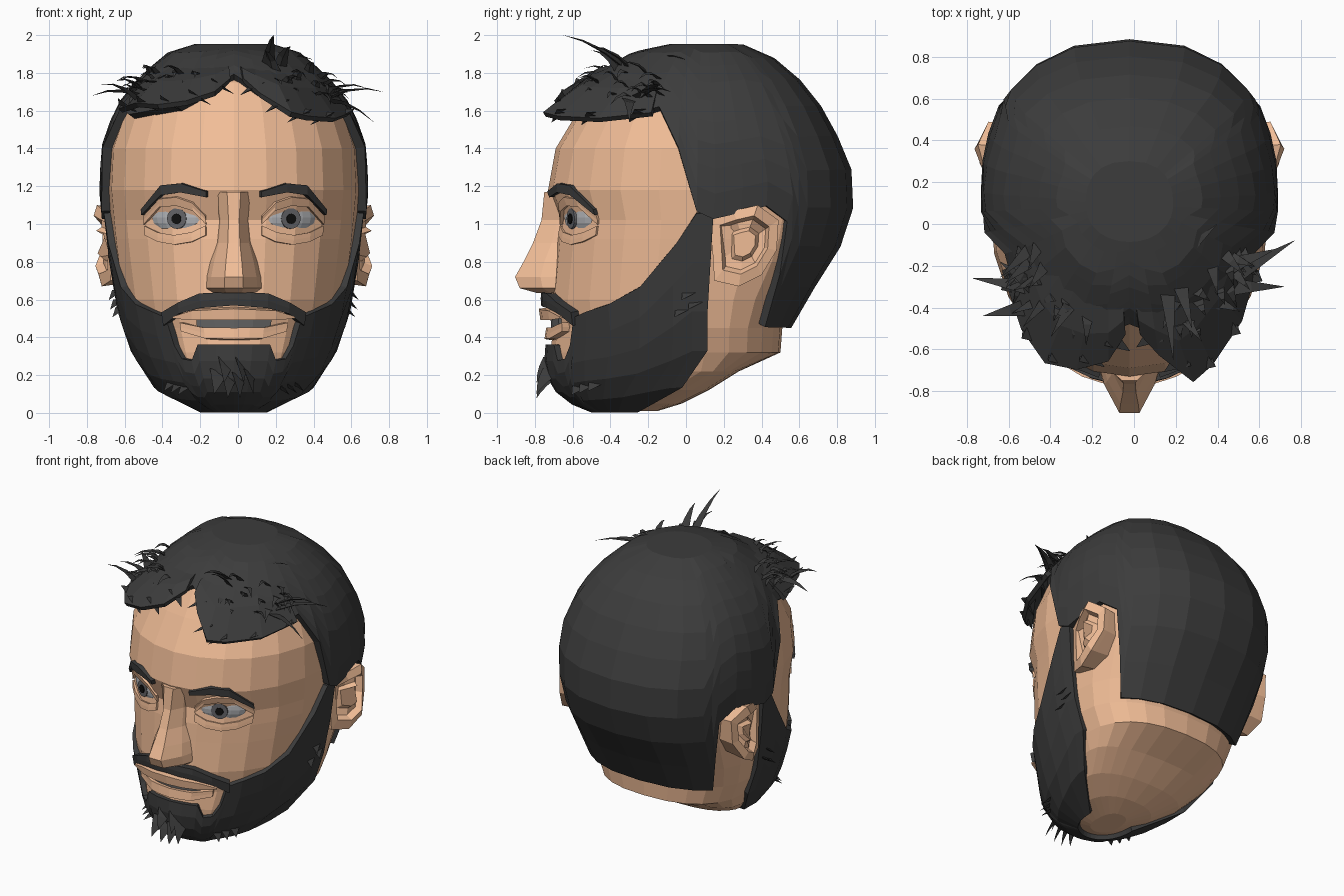
import bpy, bmesh, random
from math import sin, cos, radians, copysign
from mathutils import Vector as V

if "Cube" in bpy.data.objects:
    bpy.data.objects.remove(bpy.data.objects["Cube"])

random.seed(4)


def material(name, c):
    m = bpy.data.materials.new(name)
    m.diffuse_color = (*c, 1)
    m.use_nodes = True
    m.node_tree.nodes["Principled BSDF"].inputs["Base Color"].default_value = m.diffuse_color
    return m


SKIN = material("skin", (.88, .51, .31))
HAIR = material("hair", (.045, .045, .045))
EYE = material("eye_grey", (.45, .46, .48))
IRIS = material("iris", (.13, .13, .14))
PUPIL = material("pupil", (.005, .005, .005))
TEETH = material("teeth", (.13, .13, .13))

# head cross-sections: z, front y, back y, half width, y of widest point
SECT = [(.01, -.42, -.15, .09, -.30), (.05, -.56, -.02, .24, -.22), (.12, -.66, .12, .37, -.08),
        (.22, -.72, .28, .46, .08), (.32, -.72, .50, .51, .10), (.45, -.70, .51, .565, .10),
        (.60, -.72, .58, .60, .10), (.80, -.70, .73, .63, .11), (.92, -.69, .79, .645, .12),
        (1.02, -.67, .82, .655, .12), (1.18, -.73, .87, .67, .13), (1.4, -.69, .79, .66, .13),
        (1.6, -.57, .68, .59, .12), (1.75, -.47, .56, .47, .12), (1.87, -.27, .41, .33, .11),
        (1.91, -.08, .29, .20, .10)]


def interp(tbl, t):
    t = min(max(t, tbl[0][0]), tbl[-1][0])
    for a, b in zip(tbl, tbl[1:]):
        if t <= b[0]:
            k = (t - a[0]) / (b[0] - a[0])
            return [p + (q - p) * k for p, q in zip(a, b)]


def base(th, z):
    z, yf, yb, hw, yc = interp(SECT, z)
    s, c = sin(radians(th)), cos(radians(th))
    x = copysign(hw * abs(s) ** (1 if c >= 0 else .82), s)
    return V((x, yc + (yf - yc if c >= 0 else yb - yc) * abs(c) ** .85, z))


def surf(th, z, off=0):
    """Point on the head at angle th (0 = front), pushed out along the normal."""
    n = (base(th + 3, z) - base(th - 3, z)).cross(base(th, z + .01) - base(th, z - .01))
    return base(th, z) + n.normalized() * off


def mesh(name, verts, faces, mat, thick=0):
    bm = bmesh.new()
    vs = [bm.verts.new(v) for v in verts]
    for f in faces:
        bm.faces.new([vs[i] for i in f])
    bmesh.ops.remove_doubles(bm, verts=bm.verts, dist=.0005)
    bmesh.ops.recalc_face_normals(bm, faces=bm.faces)
    me = bpy.data.meshes.new(name)
    bm.to_mesh(me)
    bm.free()
    me.materials.append(mat)
    ob = bpy.data.objects.new(name, me)
    bpy.context.collection.objects.link(ob)
    if thick:
        m = ob.modifiers.new("thickness", "SOLIDIFY")
        m.thickness, m.offset = thick, 0
    return ob


def grid(name, cols, mat, thick=0, caps=()):
    n = len(cols[0])
    faces = [(i * n + j, i * n + n + j, i * n + n + j + 1, i * n + j + 1)
             for i in range(len(cols) - 1) for j in range(n - 1)]
    for j in caps:
        faces.append([i * n + j for i in range(len(cols) - 1)])
    return mesh(name, [p for c in cols for p in c], faces, mat, thick)


def patch(name, angles, lo, hi, ts, off, mat, thick=.05, side=1, caps=()):
    """Shell on the head between two height curves lo and hi (tables of angle, z)."""
    cols = []
    for a in angles:
        l, h = interp(lo, abs(a))[1], interp(hi, abs(a))[1]
        cols.append([surf(a * side, l + (h - l) * t, off - thick / 2) for t in ts])
    return grid(name, cols, mat, thick, caps)


def loft(name, rings, mat):
    return grid(name, list(zip(*[list(r) + [r[0]] for r in rings])), mat, 0, (0, len(rings) - 1))


def both(tbl, extra=()):
    a = sorted({k[0] for k in tbl} | set(extra))
    return sorted({-x for x in a} | set(a))


def flat(z):
    return [(0, z), (180, z)]


# head skin
patch("head", range(-180, 181, 15), flat(0), flat(1), [r[0] for r in SECT], 0, SKIN, 0,
      caps=(0, len(SECT) - 1))

# hair cap
line = [(0, 1.76), (28, 1.60), (60, 1.56), (72, 1.6), (81, 1.4), (87, 1.07), (91, 1.03), (110, 1.1),
        (121, 1.02), (125, .75), (130, .47), (180, .47)]
rows = [1 - (1 - i / 9) ** 1.4 for i in range(10)]
patch("hair_cap", both(line, (14, 43, 100, 145, 162)), line, flat(1.91), rows, .043, HAIR, .05,
      caps=(9,))

# beard and moustache
top = [(0, .36), (20, .36), (25, .28), (31, .29), (34, .36), (36, .51), (44, .54), (56, .58),
       (69, .67), (81, .9), (87, 1.06), (91, 1.06)]
patch("beard", both(top, (10,)), flat(.03), top, [0, .12, .3, .5, .75, 1], .03, HAIR, .04)
tl = [(0, .575), (18, .56), (28, .53), (37, .47)]
th = [(0, .635), (16, .63), (27, .59), (37, .54)]
patch("moustache", both(th, (8,)), tl, th, [0, .5, 1], .05, HAIR)

# lips and teeth
lip_a = [(0, .50), (20, .50), (30, .51)]
lip_b = [(0, .56), (20, .55), (30, .52)]
patch("upper_lip", both(lip_a, (10,)), lip_a, lip_b, [0, .5, 1], .065, SKIN, .07)
low_a = [(0, .385), (15, .39), (28, .43)]
low_b = [(0, .445), (15, .45), (28, .48)]
patch("lower_lip", both(low_a, (8,)), low_a, low_b, [0, .5, 1], .04, SKIN, .06)
patch("teeth", range(-20, 21, 10), flat(.43), flat(.5), [0, 1], .01, TEETH, .03)

# nose: sections of z, ridge y, root y, half width
nose = [(1.17, -.75, -.66, .09), (1.02, -.765, -.61, .07), (.90, -.81, -.63, .08),
        (.80, -.86, -.66, .105), (.72, -.905, -.66, .12), (.66, -.88, -.66, .125), (.635, -.79, -.66, .10)]
loft("nose", [[V((-w * 1.25, r, z)), V((-w, y * .45 + r * .55, z)), V((-w * .4, y, z)),
               V((w * .4, y, z)), V((w, y * .45 + r * .55, z)), V((w * 1.25, r, z))]
              for z, y, r, w in nose], SKIN)


def disc(name, p, r, s, mat):
    bpy.ops.mesh.primitive_cylinder_add(vertices=16, radius=r, depth=.02, location=p,
                                        rotation=(radians(90), 0, s * radians(22)))
    bpy.context.object.name = name
    bpy.context.object.data.materials.append(mat)


ear = [(.13, 1.03), (.25, 1.07), (.38, 1.10), (.49, 1.02), (.48, .86), (.40, .73), (.28, .67), (.15, .70)]
for s, tag in ((1, "right"), (-1, "left")):
    # eyeball, iris, pupil
    bpy.ops.mesh.primitive_uv_sphere_add(segments=16, ring_count=10, location=surf(28 * s, 1.025, -.045),
                                         rotation=(0, 0, radians(28 * s)))
    o = bpy.context.object
    o.name, o.scale = "eye_" + tag, (.165, .055, .095)
    o.data.materials.append(EYE)
    disc("iris_" + tag, surf(27 * s, 1.03, .003), .055, s, IRIS)
    disc("pupil_" + tag, surf(27 * s, 1.03, .009), .027, s, PUPIL)
    # eyelids
    a = [(13, 1.0), (19, 1.07), (27, 1.1), (36, 1.09), (46, 1.0)]
    patch("upper_lid_" + tag, [k[0] for k in a], a, [(t, z + .045) for t, z in a], [0, .5, 1],
          .012, SKIN, .04, s)
    a = [(13, .99), (20, .955), (29, .94), (38, .955), (46, .99)]
    patch("lower_lid_" + tag, [k[0] for k in a], [(t, z - .05) for t, z in a], a, [0, .5, 1],
          .01, SKIN, .03, s)
    # eyebrow
    a = [(12, 1.145), (24, 1.17), (34, 1.155), (46, 1.05)]
    b = [(12, 1.175), (24, 1.215), (34, 1.205), (46, 1.08)]
    patch("eyebrow_" + tag, [k[0] for k in a], a, b, [0, 1], .025, HAIR, .04, s)

    # ear: back, rim, inner rim, hollow; bulges most at two thirds back
    def ring(k, dx):
        return [V((s * (.65 + .08 * min(1, (y - .13) / .22) - max(0, y - .38) * .45 + dx),
                   .31 + (y - .31) * k, .9 + (z - .9) * k)) for y, z in ear]
    loft("ear_" + tag, [ring(.9, -.16), ring(.98, -.04), ring(1, -.005), ring(.72, .012),
                        ring(.62, -.03), ring(.42, -.03), ring(.32, 0)], SKIN)

# fringe clumps: scalp angle and tip position
clumps = {"right": [(4, (.05, -.52, 1.76)), (14, (.14, -.62, 1.68)), (24, (.30, -.75, 1.58)),
                    (34, (.39, -.67, 1.56)), (50, (.53, -.46, 1.55)), (68, (.61, -.18, 1.58))],
          "left": [(-4, (-.02, -.52, 1.76)), (-14, (-.1, -.65, 1.69)), (-26, (-.25, -.69, 1.64)),
                   (-38, (-.40, -.66, 1.62)), (-50, (-.51, -.50, 1.63)), (-68, (-.60, -.22, 1.60))]}
for tag, cols in clumps.items():
    pts = []
    for a, tip in cols:
        p, q = surf(a, 1.81, .02), V(tip)
        pts.append([p, p.lerp(q, .5) + V((0, -.005, .02)), q])
    grid("fringe_" + tag, pts, HAIR, .03)

# loose strands and tufts: tapering three-sided bent spikes
verts, faces = [], []


def spike(p, q, w, bend=V((0, 0, .03))):
    p, q = V(p), V(q)
    d = (q - p).normalized()
    u = d.cross(V((.3, .2, 1))).normalized()
    v = d.cross(u)
    b = len(verts)
    for t in (0, .35, .7, 1):
        c, r = p.lerp(q, t) + bend * 4 * t * (1 - t), w * (1.02 - t)
        verts.extend([c + u * r, c - u * r, c + v * r * .5])
    for k in range(3):
        for j in range(3):
            m = (j + 1) % 3
            faces.append((b + k * 3 + j, b + k * 3 + m, b + k * 3 + 3 + m, b + k * 3 + 3 + j))


for s in (1, -1):
    for i in range(22):
        a = s * random.uniform(24, 72)
        p = surf(a, random.uniform(1.64, 1.78), .03)
        d = V((p.x * .9, -.45, -.05)).normalized() + V([random.uniform(-.45, .45) for _ in range(3)])
        spike(p, p + d * random.uniform(.09, .16), .03)
    # ragged fringe tips
    tips = [V(t) for _, t in clumps["right" if s > 0 else "left"]]
    for i in range(1, 6):
        tip = tips[i - 1].lerp(tips[i], .6)
        spike(tip + V((s * .03, .06, .04)), tip + V((-s * .07, -.01, -.03)), .05, V((0, 0, 0)))
    # jaw and sideburn tufts
    for a, z in ((44, .16), (50, .17), (38, .15), (88, .60), (86, .65), (84, .56)):
        p = surf(a * s, z, .01)
        spike(p, p + V((s * .045, -.04, -.05)), .04, V((0, 0, 0)))
    # chin tufts
    for x, z in ((.025, .2), (.08, .22), (.04, .28)):
        spike((x * s, -.72, z), (x * s * 1.3, -.79, z - .12), .05, V((0, -.01, 0)))

for p, q in (((.18, -.30, 1.82), (.21, -.65, 2.0)), ((.24, -.28, 1.82), (.30, -.50, 1.94)),
             ((.20, -.20, 1.86), (.42, 0, 1.87)), ((.22, -.35, 1.80), (.16, -.5, 1.92)),
             ((.50, -.25, 1.68), (.79, -.08, 1.70)), ((.50, -.3, 1.66), (.74, -.30, 1.54)),
             ((.48, -.2, 1.70), (.70, -.12, 1.72)), ((-.48, -.3, 1.68), (-.75, -.26, 1.68)),
             ((-.5, -.4, 1.66), (-.70, -.44, 1.74)), ((-.46, -.3, 1.70), (-.62, -.18, 1.76))):
    spike(p, q, .04)
mesh("loose_strands", verts, faces, HAIR)

# the head sits slightly left of centre
for o in bpy.data.objects:
    o.location.x -= .022
